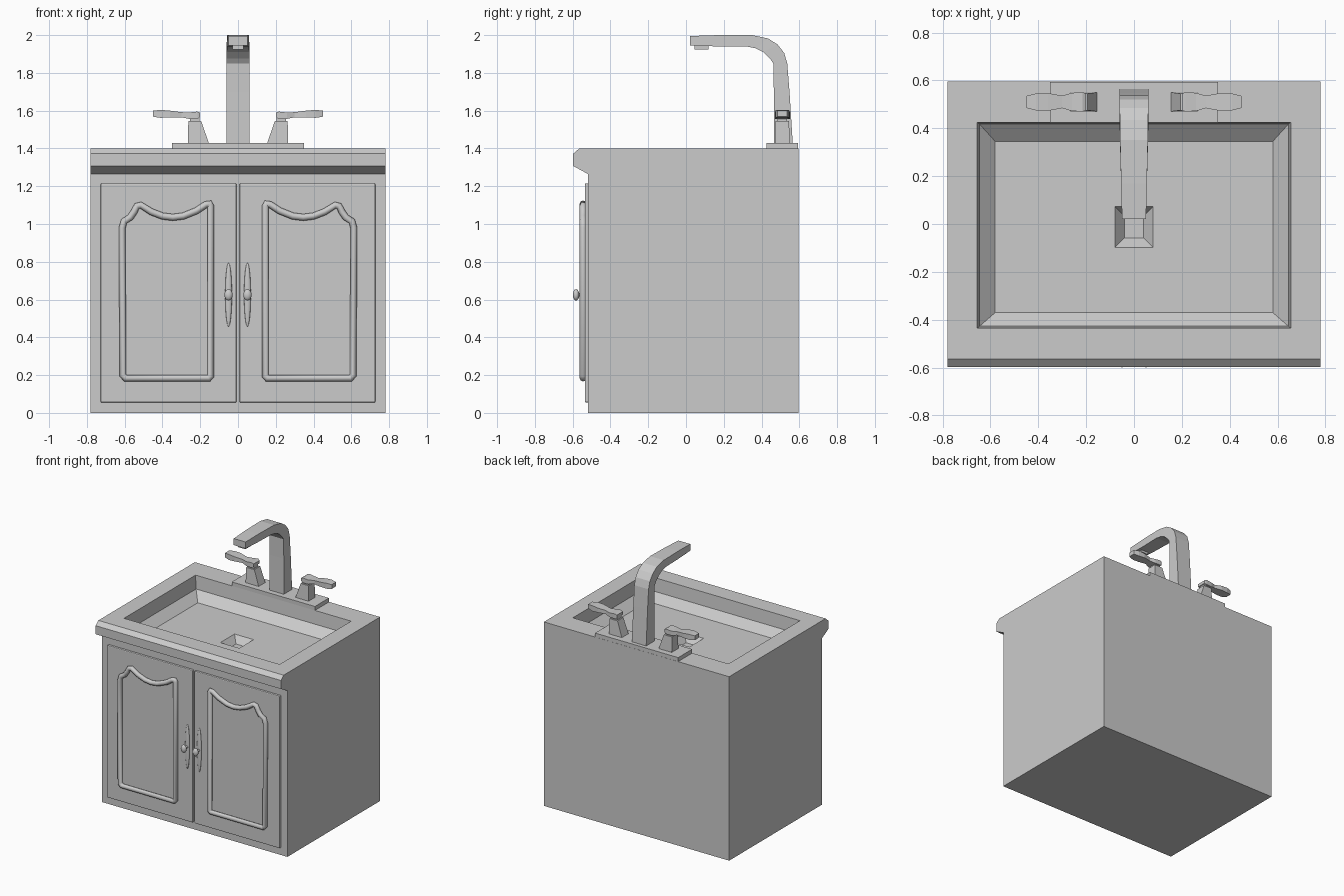
import bpy, bmesh, math
from mathutils import Matrix

if "Cube" in bpy.data.objects:
    bpy.data.objects.remove(bpy.data.objects["Cube"])


def finish(name, bm, smooth=False):
    bmesh.ops.remove_doubles(bm, verts=bm.verts, dist=1e-5)
    bmesh.ops.recalc_face_normals(bm, faces=bm.faces)
    me = bpy.data.meshes.new(name)
    bm.to_mesh(me)
    bm.free()
    ob = bpy.data.objects.new(name, me)
    bpy.context.collection.objects.link(ob)
    if smooth:
        for p in me.polygons:
            p.use_smooth = True
    return ob


def loft_into(bm, rings, first=True, last=True):
    vs = [[bm.verts.new(p) for p in r] for r in rings]
    n = len(rings[0])
    for a, b in zip(vs, vs[1:]):
        for i in range(n):
            j = (i + 1) % n
            bm.faces.new((a[i], a[j], b[j], b[i]))
    if first:
        bm.faces.new(vs[0])
    if last:
        bm.faces.new(vs[-1])


def loft(name, rings):
    bm = bmesh.new()
    loft_into(bm, rings)
    return finish(name, bm)


def rect(x0, x1, y0, y1, z):
    return [(x0, y0, z), (x1, y0, z), (x1, y1, z), (x0, y1, z)]


def box(name, x0, x1, y0, y1, z0, z1):
    return loft(name, [rect(x0, x1, y0, y1, z0), rect(x0, x1, y0, y1, z1)])


# cabinet with overhanging counter, sunken basin and drain
bm = bmesh.new()
prof = [(-0.565, 1.4), (-0.597, 1.372), (-0.597, 1.307), (-0.52, 1.265),
        (-0.52, 0), (0.595, 0), (0.595, 1.4)]
loft_into(bm, [[(x, y, z) for y, z in prof] for x in (-0.78, 0.78)])
bmesh.ops.delete(bm, geom=[f for f in bm.faces if all(v.co.z > 1.39 for v in f.verts)],
                 context='FACES_ONLY')
loft_into(bm, [rect(-0.78, 0.78, -0.565, 0.595, 1.4),
               rect(-0.655, 0.655, -0.435, 0.425, 1.4),
               rect(-0.645, 0.645, -0.427, 0.417, 1.30),
               rect(-0.58, 0.58, -0.37, 0.345, 1.24),
               rect(-0.08, 0.08, -0.098, 0.073, 1.24),
               rect(-0.04, 0.04, -0.058, 0.033, 1.19)], first=False)
finish("cabinet_and_basin", bm)

# faucet base plate and spout
box("faucet_base", -0.35, 0.35, 0.425, 0.594, 1.4, 1.43)
# each section: outer y, z, inner y, z, half width
spout = [(0.565, 1.43, 0.465, 1.43, 0.06), (0.548, 1.7, 0.465, 1.7, 0.06),
         (0.536, 1.85, 0.462, 1.85, 0.06), (0.52, 1.905, 0.445, 1.875, 0.06),
         (0.485, 1.95, 0.41, 1.91, 0.06), (0.435, 1.982, 0.37, 1.93, 0.059),
         (0.35, 2.0, 0.32, 1.94, 0.058), (0.17, 2.0, 0.17, 1.94, 0.054),
         (0.02, 1.995, 0.02, 1.945, 0.05)]
loft("spout", [[(-w, a, b), (w, a, b), (w, c, d), (-w, c, d)] for a, b, c, d, w in spout])
box("spout_outlet", -0.03, 0.03, 0.045, 0.12, 1.925, 1.945)

# lever sections: x, bottom z, top z, half width in y
lever = [(0.20, 1.565, 1.588, 0.036), (0.215, 1.557, 1.595, 0.04), (0.26, 1.557, 1.59, 0.038),
         (0.30, 1.565, 1.592, 0.026), (0.36, 1.565, 1.6, 0.037), (0.41, 1.562, 1.604, 0.035),
         (0.45, 1.568, 1.6, 0.025)]
# centre line of the right door moulding
frame = [(0.145, 0.195), (0.155, 0.183), (0.595, 0.183), (0.61, 0.2), (0.613, 0.98),
         (0.603, 1.015), (0.57, 1.035), (0.55, 1.065), (0.535, 1.095), (0.515, 1.1),
         (0.46, 1.065), (0.40, 1.042), (0.345, 1.035), (0.29, 1.042), (0.22, 1.07),
         (0.17, 1.103), (0.15, 1.108), (0.145, 1.095)]

for s, side in ((-1, "left"), (1, "right")):
    # tap pedestal, neck and lever
    loft(side + "_tap_pedestal",
         [rect(s * 0.155, s * 0.265, 0.47, 0.55, 1.43),
          rect(s * 0.195, s * 0.263, 0.475, 0.545, 1.545)])
    box(side + "_tap_neck", s * 0.205, s * 0.255, 0.485, 0.535, 1.54, 1.565)
    loft(side + "_tap_lever",
         [[(s * x, 0.51 - w, a), (s * x, 0.51 + w, a), (s * x, 0.51 + w, b), (s * x, 0.51 - w, b)]
          for x, a, b, w in lever])

    # door slab
    door = box(side + "_door", s * 0.008, s * 0.727, -0.536, -0.515, 0.055, 1.215)
    bev = door.modifiers.new("edge", 'BEVEL')
    bev.width, bev.segments = 0.006, 2

    # arched moulding on the door
    cu = bpy.data.curves.new(side + "_door_moulding", 'CURVE')
    cu.dimensions = '3D'
    cu.bevel_depth, cu.bevel_resolution = 0.018, 2
    sp = cu.splines.new('POLY')
    sp.points.add(len(frame) - 1)
    for p, (x, z) in zip(sp.points, frame):
        p.co = (s * x, -0.545, z, 1)
    sp.use_cyclic_u = True
    ob = bpy.data.objects.new(side + "_door_moulding", cu)
    bpy.context.collection.objects.link(ob)

    # knob, stem and slim back plate
    for name, y, size in (("knob", -0.582, (0.022, 0.017, 0.03)),
                          ("knob_plate", -0.536, (0.018, 0.011, 0.17))):
        bm = bmesh.new()
        bmesh.ops.create_uvsphere(bm, u_segments=16, v_segments=10, radius=1)
        bmesh.ops.transform(bm, verts=bm.verts, matrix=Matrix.Translation((s * 0.05, y, 0.625))
                            @ Matrix.Diagonal((*size, 1)))
        finish(side + "_" + name, bm, True)
    bm = bmesh.new()
    bmesh.ops.create_cone(bm, cap_ends=True, segments=12, radius1=0.01, radius2=0.01, depth=0.05,
                          matrix=Matrix.Translation((s * 0.05, -0.555, 0.625))
                          @ Matrix.Rotation(math.pi / 2, 4, 'X'))
    finish(side + "_knob_stem", bm)
